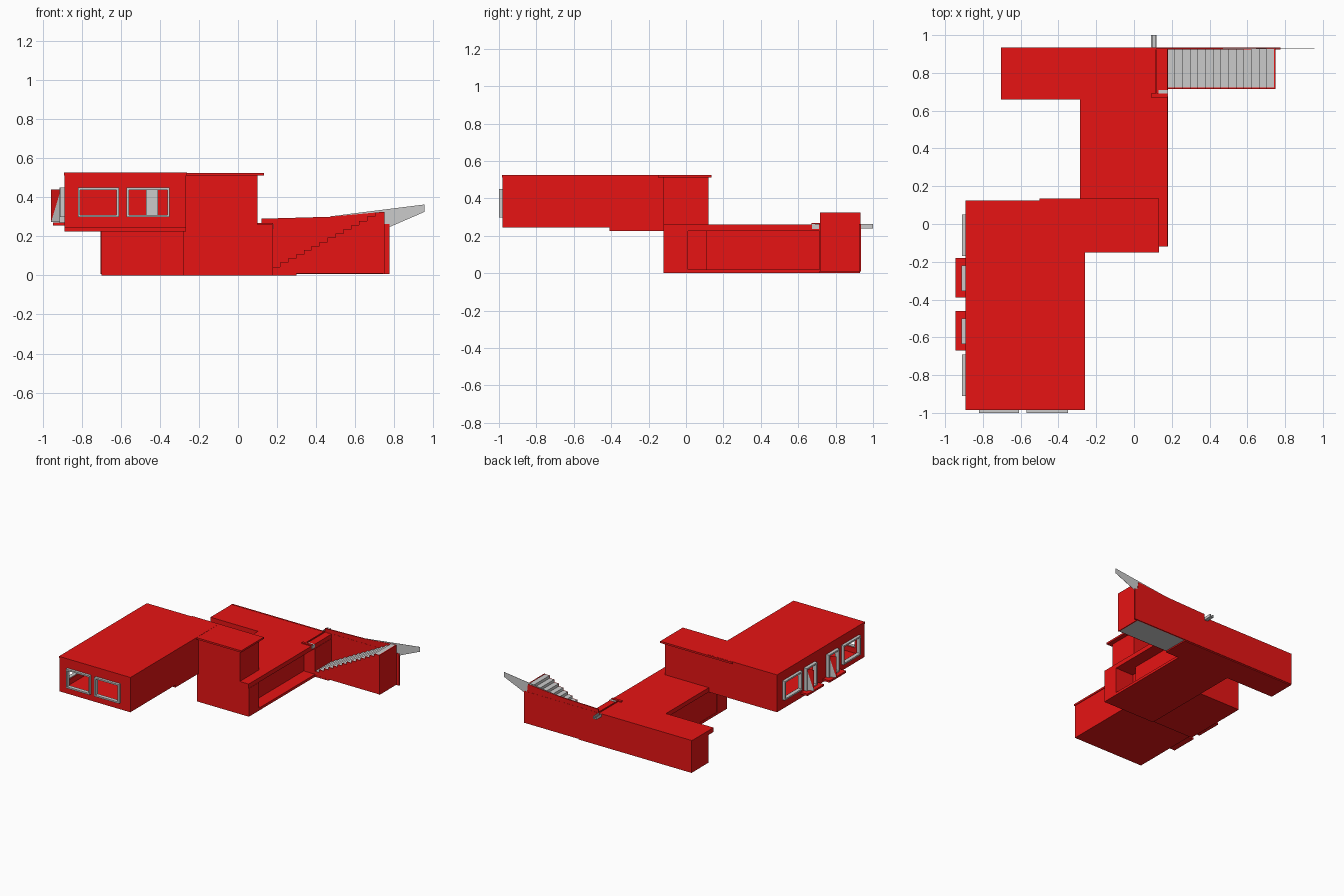
import bpy, bmesh

if "Cube" in bpy.data.objects:
    bpy.data.objects.remove(bpy.data.objects["Cube"])

red = bpy.data.materials.new("red_paint")
red.diffuse_color = (0.8, 0.007, 0.007, 1)
red.use_nodes = True
red.node_tree.nodes["Principled BSDF"].inputs["Base Color"].default_value = red.diffuse_color


def finish(name, bm, mat):
    bmesh.ops.recalc_face_normals(bm, faces=bm.faces)
    me = bpy.data.meshes.new(name)
    bm.to_mesh(me)
    bm.free()
    if mat:
        me.materials.append(mat)
    ob = bpy.data.objects.new(name, me)
    bpy.context.collection.objects.link(ob)
    return ob


def add_box(bm, x, y, z):
    vs = bmesh.ops.create_cube(bm, size=1)["verts"]
    for v in vs:
        for i, (a, b) in enumerate((x, y, z)):
            v.co[i] = (a + b) / 2 + v.co[i] * (b - a)


def boxes(name, items, mat=red):
    bm = bmesh.new()
    for it in items:
        add_box(bm, *it)
    return finish(name, bm, mat)


def prism(name, pts, y0, y1, mat=red):
    # x-z profile extruded along y
    bm = bmesh.new()
    f = bm.faces.new([bm.verts.new((x, y0, z)) for x, z in pts])
    if y1 != y0:
        r = bmesh.ops.extrude_face_region(bm, geom=[f])
        for v in r["geom"]:
            if isinstance(v, bmesh.types.BMVert):
                v.co.y = y1
    return finish(name, bm, mat)


def wall(name, axis, span, depth, z, holes):
    # wall along x or y, with rectangular openings (a, b, z0, z1) sorted by a
    parts, at = [], span[0]
    for a, b, z0, z1 in holes:
        parts += [((at, a), z), ((a, b), (z[0], z0)), ((a, b), (z1, z[1]))]
        at = b
    parts.append(((at, span[1]), z))
    return boxes(name, [(s, depth, h) if axis == "x" else (depth, s, h)
                        for s, h in parts])


def frame(name, axis, a, b, z0, z1, depth, t=0.012):
    bars = [((a, b), (z0, z0 + t)), ((a, b), (z1 - t, z1)),
            ((a, a + t), (z0 + t, z1 - t)), ((b - t, b), (z0 + t, z1 - t))]
    return boxes(name, [(s, depth, h) if axis == "x" else (depth, s, h)
                        for s, h in bars], None)


# Lower storey: floor, core, front pillar block and recessed porch
boxes("lower_floor", [((-0.28, 0.18), (-0.12, 0.93), (0, 0.02)),
                      ((-0.70, 0.30), (0.715, 0.93), (0, 0.012))])
boxes("lower_core", [((-0.278, 0.08), (0.11, 0.72), (0.02, 0.225)),
                     ((-0.278, 0.02), (0.01, 0.11), (0.02, 0.225)),
                     ((-0.28, 0.18), (-0.12, 0.01), (0.02, 0.225))])
boxes("lower_left_wing", [((-0.70, 0.18), (0.715, 0.925), (0.012, 0.225))])
boxes("lower_roof", [((-0.285, 0.178), (-0.12, 0.93), (0.225, 0.26)),
                     ((-0.705, -0.285), (0.66, 0.93), (0.225, 0.26))])
boxes("back_wall", [((-0.705, 0.775), (0.925, 0.935), (0.008, 0.262))])

# Roof curb and drain spout
boxes("roof_curb", [((0.09, 0.178), (0.67, 0.69), (0.26, 0.268)),
                    ((0.115, 0.122), (0.69, 0.925), (0.26, 0.268))])
boxes("drain_spout", [((0.09, 0.12), (0.925, 1.0), (0.24, 0.247)),
                      ((0.09, 0.097), (0.925, 1.0), (0.247, 0.262)),
                      ((0.113, 0.12), (0.925, 1.0), (0.247, 0.262)),
                      ((0.13, 0.181), (0.675, 0.71), (0.237, 0.262))], None)

# Outdoor stairs with grey treads and red side and end walls
N, X0, X1, Z0, Z1 = 14, 0.175, 0.742, 0.022, 0.322
steps = [(X0, 0.01)]
for i in range(N):
    zt = Z0 + (Z1 - Z0) * (i + 1) / N
    steps += [(X0 + (X1 - X0) * i / N, zt), (X0 + (X1 - X0) * (i + 1) / N, zt)]
steps.append((X1, 0.01))
prism("stair_treads", steps[1:] + [(X1, 0.01), (X0, 0.01)], 0.722, 0.926, None)
prism("stair_side_wall", steps[1:] + [(X1, 0.01), (X0, 0.01)], 0.716, 0.722)
boxes("stair_end_wall", [((X1, 0.75), (0.716, 0.93), (0.008, 0.324))])

# Sloping parapet behind the stairs and the thin handrail plate
prism("stair_parapet", [(0.12, 0.26), (0.12, 0.29), (0.47, 0.30),
                        (0.742, 0.325), (0.75, 0.26)], 0.926, 0.934)
prism("handrail_plate", [(0.47, 0.302), (0.955, 0.363), (0.955, 0.325),
                         (0.77, 0.245), (0.6, 0.27)], 0.929, 0.931, None)

# Upper storey shell
ZU = (0.25, 0.512)
windows_front = [(-0.82, -0.61), (-0.57, -0.35)]
windows_left = [(-0.91, -0.69), (-0.17, 0.05)]
doors_left = [(-0.635, -0.50), (-0.355, -0.22)]
wall("upper_front_wall", "x", (-0.885, -0.265), (-0.98, -0.965), ZU,
     [(a + .005, b - .005, 0.305, 0.445) for a, b in windows_front])
left_holes = sorted([(a + .005, b - .005, 0.305, 0.445) for a, b in windows_left] +
                    [(a + .005, b - .005, 0.272, 0.445) for a, b in doors_left])
wall("upper_left_wall", "y", (-0.98, 0.12), (-0.888, -0.873), ZU, left_holes)
boxes("upper_walls", [((-0.28, -0.265), (-0.98, -0.12), ZU),
                      ((-0.28, 0.10), (-0.12, -0.105), ZU),
                      ((0.085, 0.10), (-0.12, 0.12), ZU),
                      ((-0.888, 0.10), (0.105, 0.12), ZU)])
boxes("upper_floor", [((-0.888, -0.265), (-0.98, 0.12), (0.245, 0.262)),
                      ((-0.888, -0.265), (-0.41, 0.12), (0.225, 0.245)),
                      ((-0.28, 0.10), (-0.12, 0.12), (0.245, 0.262))])
boxes("upper_roof", [((-0.892, -0.26), (-0.985, 0.125), (0.512, 0.526)),
                     ((-0.50, 0.133), (-0.15, 0.135), (0.511, 0.525))])
boxes("inner_door", [((-0.47, -0.41), (0.09, 0.104), (0.262, 0.45))], None)

# Window frames
for i, (a, b) in enumerate(windows_front):
    frame(f"front_window_frame_{i}", "x", a, b, 0.298, 0.45, (-1.0, -0.97))
for i, (a, b) in enumerate(windows_left):
    frame(f"left_window_frame_{i}", "y", a, b, 0.298, 0.45, (-0.91, -0.88))

# Doors: frame, doorstep and a leaf standing ajar in two colours
for i, (a, b) in enumerate(doors_left):
    frame(f"door_frame_{i}", "y", a, b, 0.268, 0.45, (-0.913, -0.88))
    boxes(f"doorstep_{i}", [((-0.946, -0.885), (a - 0.035, b + 0.04), (0.255, 0.27))])
    corners = [(-0.907, b - 0.008, 0.272), (-0.957, b - 0.03, 0.272),
               (-0.957, b - 0.03, 0.44), (-0.907, b - 0.008, 0.44)]
    for part, idx, mat in (("upper", (1, 2, 3), red), ("lower", (0, 1, 3), None)):
        bm = bmesh.new()
        bm.faces.new([bm.verts.new(corners[k]) for k in idx])
        finish(f"door_leaf_{part}_{i}", bm, mat)
